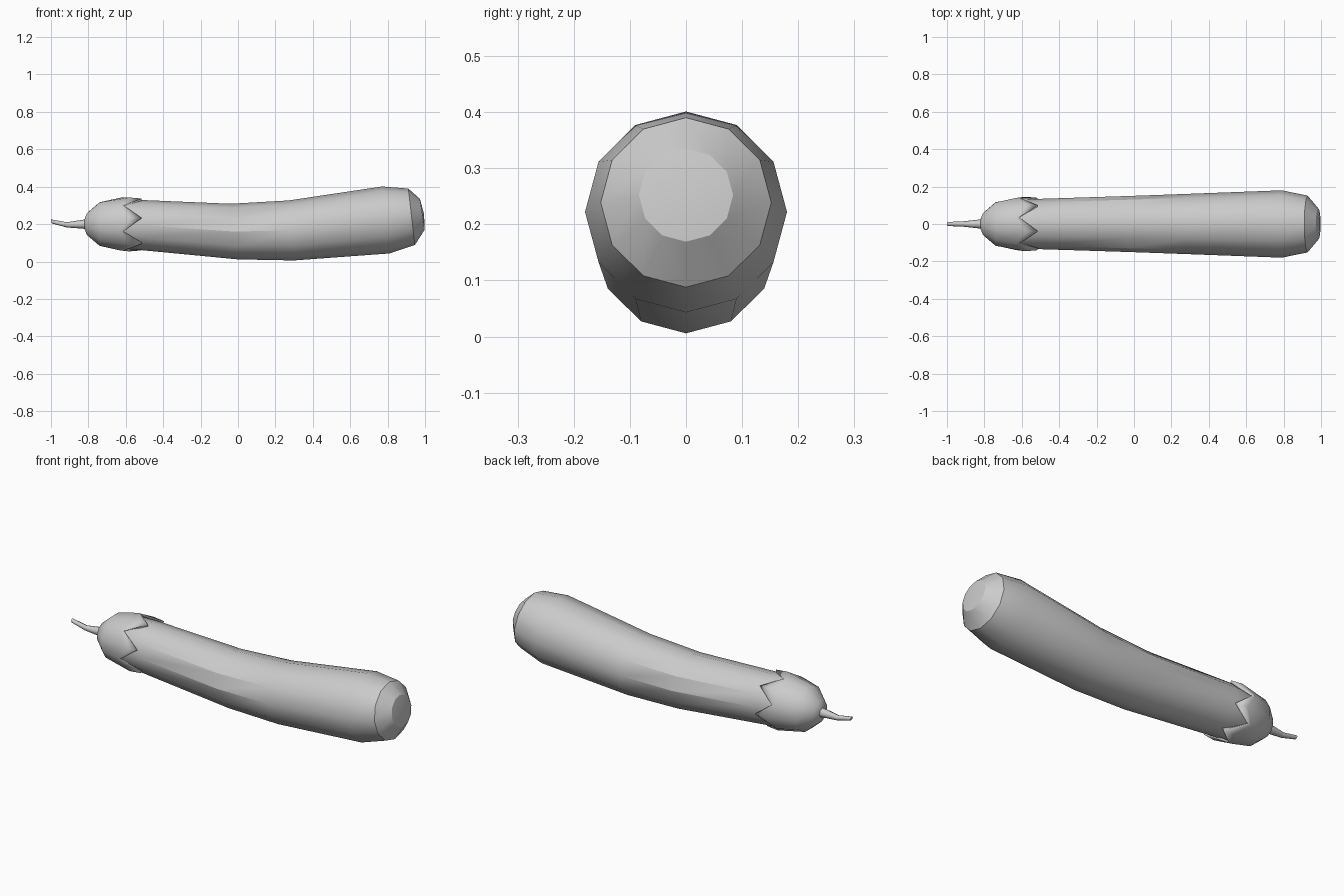
import bpy
import bmesh
import math
from mathutils import Vector

if "Cube" in bpy.data.objects:
    bpy.data.objects.remove(bpy.data.objects["Cube"], do_unlink=True)

grey = bpy.data.materials.new("plain grey")
grey.use_nodes = True
colour = (0.6, 0.6, 0.6, 1)
grey.diffuse_color = colour
grey.node_tree.nodes["Principled BSDF"].inputs["Base Color"].default_value = colour


def ring_points(x, z, r, tilt, sides, phase):
    """Circle of points around the x axis, leaning by tilt."""
    up = Vector((-math.sin(tilt), 0, math.cos(tilt)))
    side = Vector((0, -1, 0))
    return [Vector((x, 0, z)) + r * (math.cos(a) * side + math.sin(a) * up)
            for a in (phase + math.tau * i / sides for i in range(sides))]


def loft(name, rings, start=None, end=None, angle=30):
    """Skin the rings and close the ends with a fan to a pole."""
    bm = bmesh.new()
    loops = [[bm.verts.new(p) for p in ring] for ring in rings]
    n = len(loops[0])
    for a, b in zip(loops, loops[1:]):
        for i in range(n):
            j = (i + 1) % n
            bm.faces.new((a[i], a[j], b[j], b[i]))
    for pole, loop in ((start, loops[0]), (end, loops[-1])):
        if pole:
            tip = bm.verts.new(pole)
            for i in range(n):
                bm.faces.new((tip, loop[i], loop[(i + 1) % n]))
    bmesh.ops.recalc_face_normals(bm, faces=bm.faces[:])
    mesh = bpy.data.meshes.new(name)
    bm.to_mesh(mesh)
    bm.free()
    mesh.materials.append(grey)
    obj = bpy.data.objects.new(name, mesh)
    bpy.context.collection.objects.link(obj)
    bpy.ops.object.select_all(action="DESELECT")
    obj.select_set(True)
    bpy.context.view_layer.objects.active = obj
    bpy.ops.object.shade_smooth_by_angle(angle=math.radians(angle))
    return obj


# Curved fruit body: x, z, radius, lean of each section
sections = [(-0.73, 0.2, 0.09, 0), (-0.66, 0.2, 0.127, 0), (-0.52, 0.195, 0.134, 0),
            (-0.02, 0.16, 0.15, 0.13), (0.285, 0.166, 0.161, 0.09),
            (0.79, 0.222, 0.18, 0.11), (0.928, 0.239, 0.152, 0.115),
            (0.985, 0.252, 0.084, 0.15)]
loft("fruit_body", [ring_points(*s, 12, 0) for s in sections],
     (-0.74, 0, 0.2), (0.995, 0, 0.253))

# Leafy cap with six points along its open edge
phase = math.radians(14)
cap = [ring_points(x, 0.2, r, 0, 12, phase)
       for x, r in ((-0.808, 0.06), (-0.74, 0.12), (-0.63, 0.145), (-0.615, 0.147))]
for i in range(0, 12, 2):
    for ring, x, r in ((cap[2], -0.58, 0.15), (cap[3], -0.515, 0.144)):
        a = phase + math.tau * i / 12
        ring[i] = Vector((x, -r * math.cos(a), 0.198 + r * math.sin(a)))
leaf_cap = loft("leaf_cap", cap, start=(-0.83, 0, 0.2), angle=45)
thick = leaf_cap.modifiers.new("thickness", "SOLIDIFY")
thick.thickness = 0.012
thick.offset = -1

# Bent stem
stem = [(-0.8, 0.2, 0.028, 0), (-0.835, 0.199, 0.023, 0), (-0.915, 0.196, 0.014, 0),
        (-0.997, 0.214, 0.011, 0.2)]
loft("stem", [ring_points(*s, 8, 0) for s in stem], end=(-0.998, 0, 0.214), angle=50)
